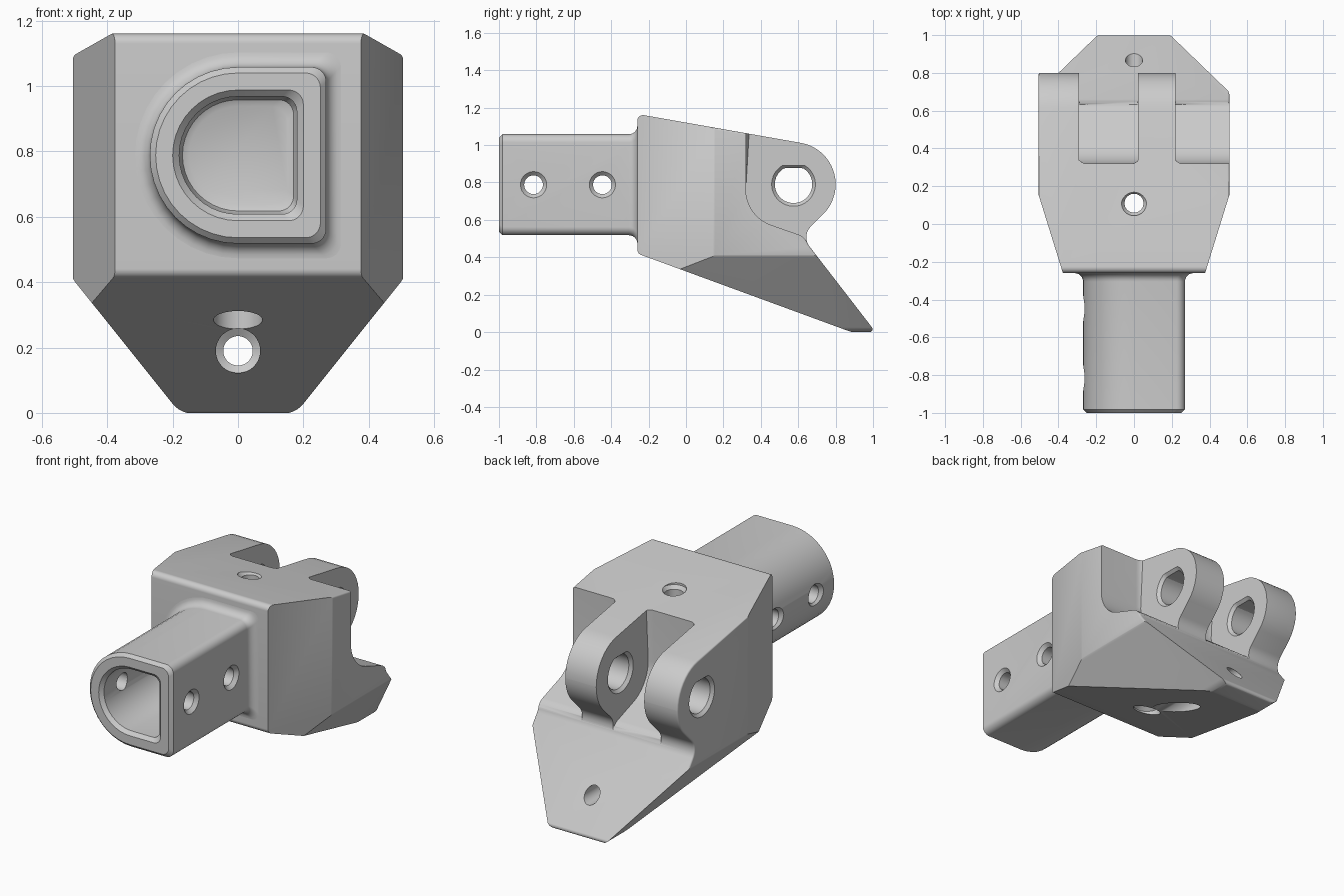
import bpy, bmesh, math
from mathutils import Vector, Matrix

cube = bpy.data.objects.get("Cube")
if cube:
    bpy.data.objects.remove(cube, do_unlink=True)

steel = bpy.data.materials.new("plain_grey_steel")
steel.use_nodes = True
GREY = (0.6, 0.6, 0.6, 1)
steel.diffuse_color = GREY
steel.node_tree.nodes["Principled BSDF"].inputs["Base Color"].default_value = GREY


def rounded(corners, steps=10):
    """Closed outline from (a, b, radius) corners, each replaced by an arc."""
    out = []
    n = len(corners)
    for i, (a, b, r) in enumerate(corners):
        p = Vector((a, b))
        u = (Vector(corners[i - 1][:2]) - p).normalized()
        w = (Vector(corners[(i + 1) % n][:2]) - p).normalized()
        if r == 0:
            out.append(p)
            continue
        turn = math.pi - u.angle(w)
        centre = p + (u + w).normalized() * r / math.cos(turn / 2)
        start = p + u * r * math.tan(turn / 2) - centre
        sign = 1 if u.x * w.y - u.y * w.x < 0 else -1
        for k in range(steps + 1):
            q = centre + Matrix.Rotation(sign * turn * k / steps, 2) @ start
            if not out or (q - out[-1]).length > 0.0005:
                out.append(q)
    return out


def circle(a, b, r, top=1.0, n=40):
    """Round outline, optionally flattened at a fraction of its radius."""
    angles = [math.tau * (k + 0.5) / n for k in range(n)]
    return [Vector((a + r * math.cos(t), b + r * min(math.sin(t), top))) for t in angles]


def loft(name, axis, sections, bevel=0):
    """Solid through (outline, depth) sections along an axis."""
    place = {"x": lambda p, d: (d, p.x, p.y),
             "y": lambda p, d: (p.x, d, p.y),
             "z": lambda p, d: (p.x, p.y, d)}[axis]
    bm = bmesh.new()
    rings = [[bm.verts.new(place(p, d)) for p in pts] for pts, d in sections]
    caps = [bm.faces.new(rings[0][::-1]), bm.faces.new(rings[-1])]
    for r0, r1 in zip(rings, rings[1:]):
        for i in range(len(r0)):
            bm.faces.new((r0[i - 1], r0[i], r1[i], r1[i - 1]))
    if bm.calc_volume(signed=True) < 0:
        bmesh.ops.reverse_faces(bm, faces=bm.faces[:])
    if bevel:
        edges = list({e for f in caps for e in f.edges})
        bmesh.ops.bevel(bm, geom=edges, offset=bevel, segments=4,
                        profile=0.5, affect='EDGES')
    mesh = bpy.data.meshes.new(name)
    bm.to_mesh(mesh)
    bm.free()
    mesh.materials.append(steel)
    obj = bpy.data.objects.new(name, mesh)
    bpy.context.collection.objects.link(obj)
    return obj


def prism(name, axis, outline, lo, hi, bevel=0):
    return loft(name, axis, [(outline, lo), (outline, hi)], bevel)


def combine(obj, tool, operation="DIFFERENCE"):
    mod = obj.modifiers.new(operation.lower(), "BOOLEAN")
    mod.object, mod.operation = tool, operation
    # Take the first solver that yields a solid
    for solver in ("MANIFOLD", "EXACT"):
        mod.solver = solver
        bpy.context.view_layer.update()
        result = obj.evaluated_get(bpy.context.evaluated_depsgraph_get())
        if len(result.data.polygons):
            break
    bpy.ops.object.select_all(action="DESELECT")
    bpy.context.view_layer.objects.active = obj
    obj.select_set(True)
    bpy.ops.object.modifier_apply(modifier=mod.name)
    bpy.data.objects.remove(tool, do_unlink=True)


def drill(obj, axis, a, b, stations, top=1.0):
    """Cut a stepped round hole given (radius, depth) stations."""
    combine(obj, loft("drill", axis, [(circle(a, b, r, top), d) for r, d in stations]))


# Body: side profile with rounded lugs and a pointed toe
side = rounded([
    (-0.26, 1.166, 0.03), (0.80, 0.979, 0.224), (0.80, 0.697, 0.224),
    (0.617, 0.514, 0.08), (1.014, 0, 0.016), (0.885, 0, 0.1), (-0.26, 0.42, 0.03)])
body = prism("lug_body", "x", side, -0.505, 0.505, bevel=0.01)

# Narrowing towards the socket, seen in plan
plan = rounded([(-0.37, -0.28, 0.03), (0.37, -0.28, 0.03), (0.51, 0.17, 0.1),
                (0.51, 1.3, 0), (-0.51, 1.3, 0), (-0.51, 0.17, 0.1)])
combine(body, prism("plan_limit", "z", plan, -0.3, 1.5), "INTERSECT")

# Tapered toe, seen from the front
taper = rounded([(-0.176, -0.002, 0.08), (0.176, -0.002, 0.08), (0.51, 0.415, 0.06),
                 (0.51, 1.4, 0), (-0.51, 1.4, 0), (-0.51, 0.415, 0.06)])
combine(body, prism("toe_limit", "y", taper, -0.6, 1.3), "INTERSECT")

# Slots that leave the two lugs standing
slot = rounded([(0.32, 1.4, 0), (0.32, 0.62, 0.2), (0.62, 0.515, 0.08),
                (0.70, 0.42, 0), (1.2, 0.42, 0), (1.2, 1.4, 0)])
for lo, hi in ((-0.29, 0.02), (0.22, 0.8)):
    combine(body, prism("slot", "x", slot, lo, hi, bevel=0.035))

# Flat-topped pin holes with chamfered rims, one per lug
for lo, hi in ((-0.505, -0.29), (0.02, 0.22)):
    drill(body, "x", 0.575, 0.79,
          [(0.145, lo - 0.03), (0.117, lo), (0.1, lo + 0.017),
           (0.1, hi - 0.017), (0.117, hi), (0.145, hi + 0.03)], top=0.87)

# Vertical bolt hole and lengthwise toe hole, both counterbored
drill(body, "z", 0, 0.11, [(0.075, 0.1), (0.075, 0.32), (0.05, 0.34),
                           (0.05, 1.08), (0.066, 1.1), (0.066, 1.3)])
drill(body, "y", 0, 0.19, [(0.068, -0.4), (0.068, 0.56), (0.045, 0.575), (0.045, 1.2)])


# Socket tube: D-shaped section, flared where it joins the body
def d_outline(h, r=0.045):
    z = 0.788
    return rounded([(h, z - h, r), (h, z + h, r), (-h, z + h, h), (-h, z - h, h)])


H = 0.27
sections = [(d_outline(H - 0.018), -1), (d_outline(H), -0.982)]
for k in range(7):
    t = math.pi / 2 * k / 6
    sections.append((d_outline(H + 0.045 * (1 - math.cos(t))),
                     -0.305 + 0.045 * math.sin(t)))
sections.append((d_outline(H + 0.045), -0.2))
tube = loft("socket_tube", "y", sections)

# Blind bore with a chamfered mouth and a softened floor
bore = [(0.22, -1.02), (0.2, -1), (0.18, -0.98), (0.18, -0.32), (0.17, -0.295), (0.15, -0.285)]
combine(tube, loft("bore", "y", [(d_outline(h), d) for h, d in bore]))

# Countersunk cross holes
for y in (-0.815, -0.447):
    drill(tube, "x", y, 0.788, [(0.1, -0.3), (0.07, -0.27), (0.05, -0.25),
                                (0.05, 0.25), (0.07, 0.27), (0.1, 0.3)])

# Smooth curves, keep crisp edges
for obj in (body, tube):
    bpy.ops.object.select_all(action="DESELECT")
    bpy.context.view_layer.objects.active = obj
    obj.select_set(True)
    bpy.ops.object.shade_smooth_by_angle(angle=math.radians(28))
